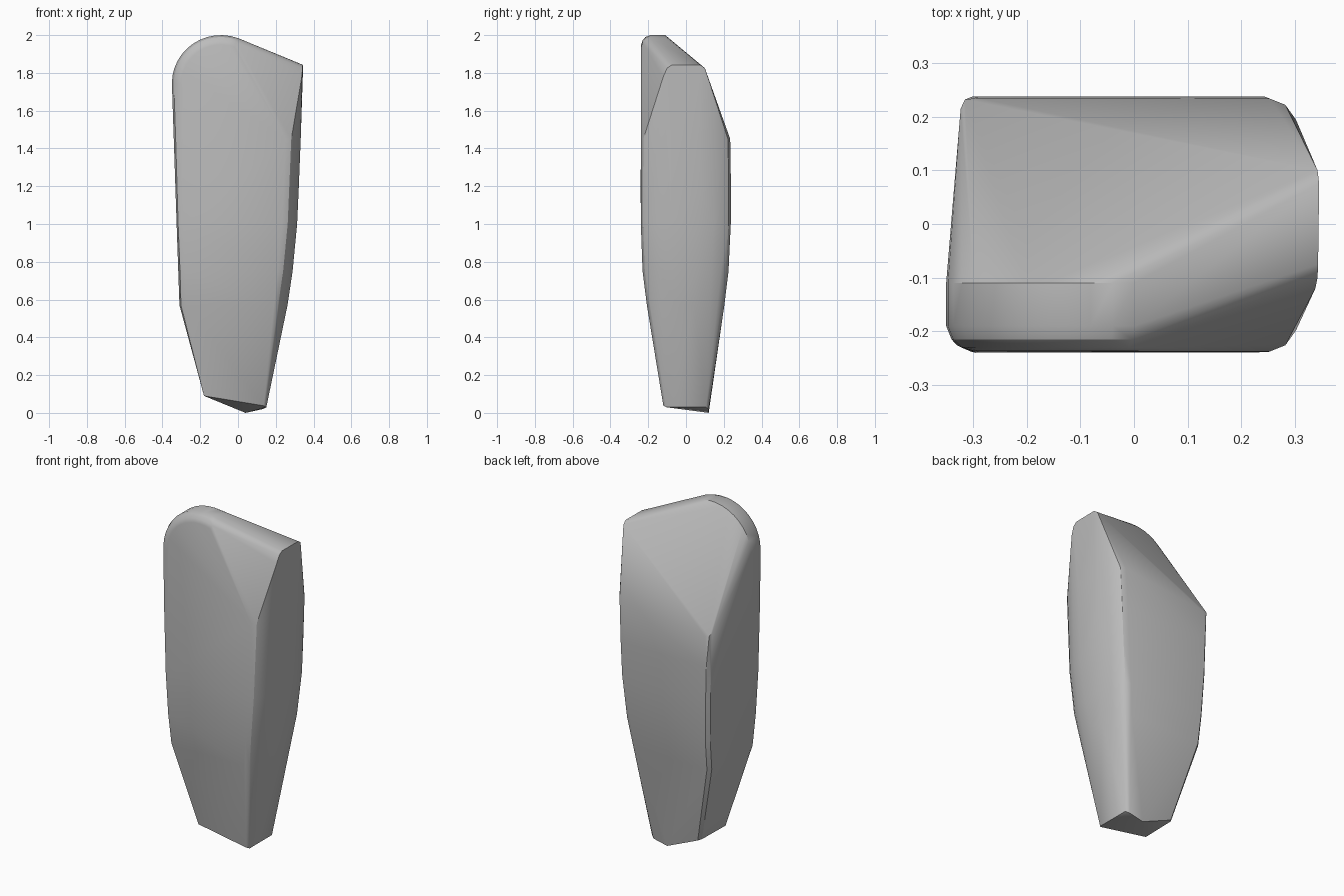
import bpy, bmesh, math

if "Cube" in bpy.data.objects:
    bpy.data.objects.remove(bpy.data.objects["Cube"], do_unlink=True)

mat = bpy.data.materials.new("stone grey")
mat.use_nodes = True
grey = (0.5, 0.5, 0.5, 1)
mat.diffuse_color = grey
mat.node_tree.nodes["Principled BSDF"].inputs["Base Color"].default_value = grey


def section(z, x0, x1, front, back):
    """Cross-section with a bowed, rounded +x side and tight -x corners."""
    pts = [(x0 + .035, front), (x0 + .008, front + .012), (x0, front + .04),
           (x0 + .012, back - .02), (x0 + .03, back)]
    for y, s in ((front, 1), (back, -1)):
        pts += [(x1 - .08, y), (x1 - .05, y + .012 * s),
                (x1 - .03, y + .04 * s), (x1 - .015, y + .09 * s), (x1, y + .16 * s)]
    return [(x, y, z) for x, y in pts]


points = []

# Swelling body, widest a little above the middle
for z, x0, x1, front, back in ((.57, -.31, .262, -.207, .203), (.75, -.315, .289, -.23, .225),
                               (1.0, -.325, .313, -.239, .237), (1.2, -.33, .322, -.24, .238)):
    points += section(z, x0, x1, front, back)
points += [p for p in section(1.45, -.338, .332, -.238, .234) if p[1] < .1 or p[0] > .2]

# Slanted foot with its lowest point at the back
points += [(-.18, -.115, .09), (-.175, .1, .09), (-.16, .118, .085), (.04, .12, 0),
           (.13, .12, .02), (.15, .105, .03), (.15, -.105, .03), (.135, -.12, .038)]

# Rounded crown: arc running into a flat shoulder, rounded towards the front
cx, cz = -.09, 1.745
for y, inset in ((-.11, 0), (-.19, 0), (-.215, .01), (-.23, .028), (-.237, .05)):
    for i in range(13):
        a = math.radians(180 - 9.2 * i)
        rx, rz = .26 - inset, .255 - inset
        points.append((cx + rx * math.cos(a), y, cz + rz * math.sin(a)))

# Pointed shoulder on the +x side
points += [(.343, -.075, 1.842), (.342, -.1, 1.825), (.338, -.12, 1.78),
           (.345, .075, 1.842), (.342, .1, 1.825)]

# Low back corner where the sloping cut ends
points += [(-.323, .215, 1.4), (-.315, .232, 1.385), (-.29, .235, 1.38)]

bm = bmesh.new()
for p in points:
    bm.verts.new(p)
hull = bmesh.ops.convex_hull(bm, input=bm.verts[:])
loose = [v for v in bm.verts if not v.link_faces]
bmesh.ops.delete(bm, geom=loose, context='VERTS')
bmesh.ops.dissolve_limit(bm, angle_limit=math.radians(1), verts=bm.verts[:], edges=bm.edges[:])
bmesh.ops.recalc_face_normals(bm, faces=bm.faces[:])
mesh = bpy.data.meshes.new("shaped_stone")
bm.to_mesh(mesh)
bm.free()
mesh.materials.append(mat)

stone = bpy.data.objects.new("shaped_stone", mesh)
bpy.context.collection.objects.link(stone)
bpy.context.view_layer.objects.active = stone
stone.select_set(True)
bpy.ops.object.shade_smooth_by_angle(angle=math.radians(25))
